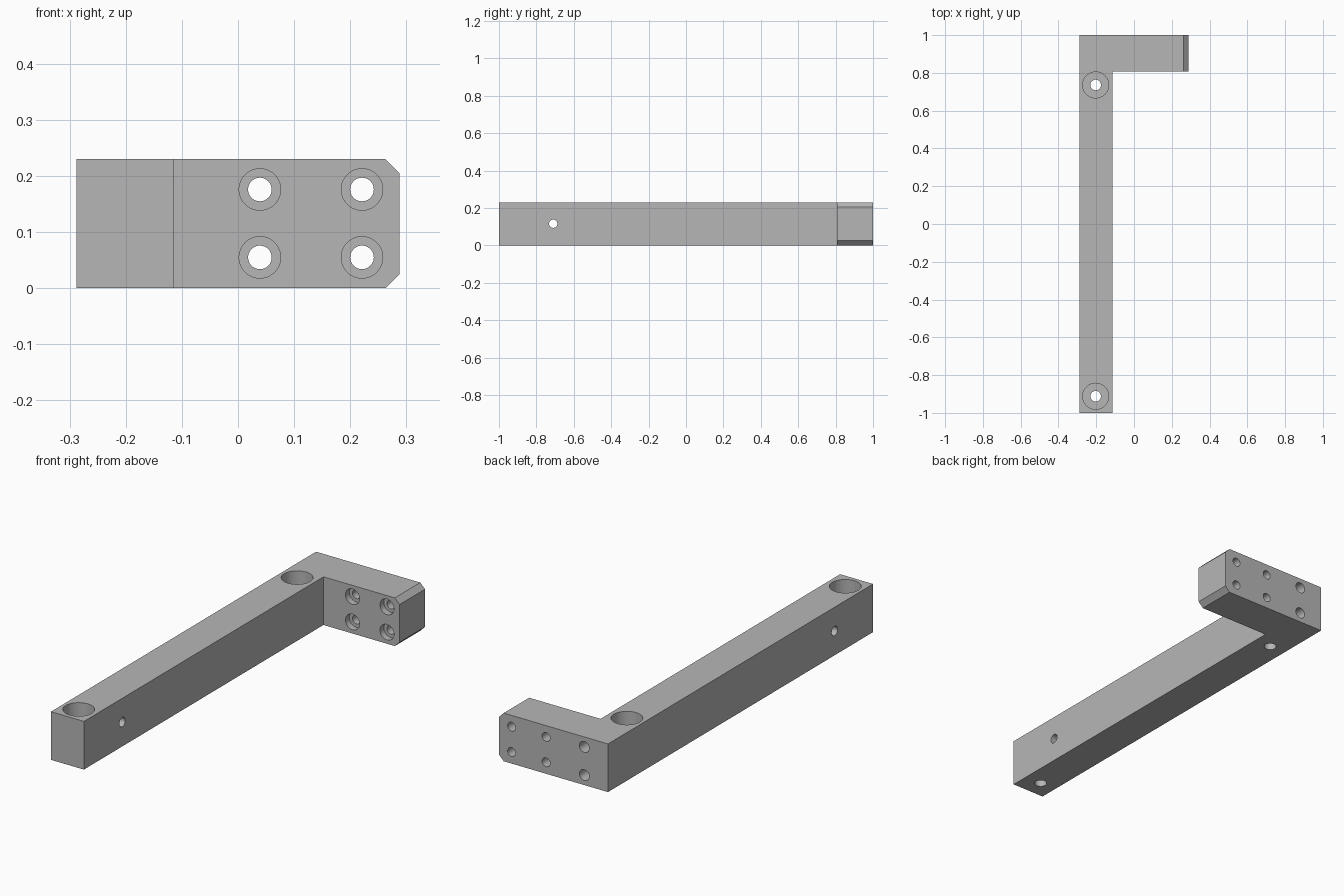
import bpy, bmesh, math
from mathutils import Vector

cube = bpy.data.objects.get("Cube")
if cube:
    bpy.data.objects.remove(cube, do_unlink=True)

LEFT, RIGHT, ARM_EDGE = 0.288, -0.288, -0.114
FRONT, BACK, FOOT_FRONT = -1.0, 1.0, 0.808
HEIGHT, CHAMFER = 0.23, 0.025

# L-shaped body: outline extruded upwards
bm = bmesh.new()
outline = [(RIGHT, FRONT), (ARM_EDGE, FRONT), (ARM_EDGE, FOOT_FRONT),
           (LEFT, FOOT_FRONT), (LEFT, BACK), (RIGHT, BACK)]
base = bm.faces.new([bm.verts.new((x, y, 0)) for x, y in outline])
top = bmesh.ops.extrude_face_region(bm, geom=[base])["geom"]
bmesh.ops.translate(bm, vec=(0, 0, HEIGHT),
                    verts=[v for v in top if isinstance(v, bmesh.types.BMVert)])

# Chamfer the upper and lower edges of the foot's end
ends = [e for e in bm.edges
        if all(abs(v.co.x - LEFT) < 1e-4 for v in e.verts)
        and abs(e.verts[0].co.z - e.verts[1].co.z) < 1e-4]
bmesh.ops.bevel(bm, geom=ends, offset=CHAMFER, segments=1, affect='EDGES')
bmesh.ops.recalc_face_normals(bm, faces=bm.faces)
mesh = bpy.data.meshes.new("bracket_body")
bm.to_mesh(mesh)
bm.free()
body = bpy.data.objects.new("bracket_body", mesh)
bpy.context.collection.objects.link(body)
bpy.context.view_layer.objects.active = body


def drill(start, end, radius):
    """Cut a round hole between two points."""
    a, b = Vector(start), Vector(end)
    bpy.ops.mesh.primitive_cylinder_add(
        vertices=48, radius=radius, depth=(b - a).length, location=(a + b) / 2,
        rotation=(b - a).to_track_quat('Z', 'Y').to_euler())
    cutter = bpy.context.object
    cutter.name = "hole_cutter"
    cutter.hide_render = True
    bpy.context.view_layer.objects.active = body
    mod = body.modifiers.new("hole", 'BOOLEAN')
    mod.operation, mod.solver, mod.object = 'DIFFERENCE', 'EXACT', cutter
    bpy.ops.object.modifier_apply(modifier=mod.name)
    bpy.data.objects.remove(cutter, do_unlink=True)


# Deep counterbored bolt holes in the arm
for y in (-0.912, 0.736):
    drill((-0.203, y, 0.10), (-0.203, y, 0.3), 0.069)
    drill((-0.203, y, -0.1), (-0.203, y, 0.2), 0.028)

# Shallow counterbored screw holes through the foot
for x in (0.039, 0.221):
    for z in (0.055, 0.176):
        drill((x, 0.7, z), (x, FOOT_FRONT + 0.03, z), 0.037)
        drill((x, 0.75, z), (x, 1.1, z), 0.021)

# Blind pin holes in the back
for z in (0.048, 0.182):
    drill((-0.163, 0.86, z), (-0.163, 1.1, z), 0.026)

# Cross hole through the arm
drill((-0.4, -0.71, 0.116), (0, -0.71, 0.116), 0.022)

# Plain grey finish
grey = bpy.data.materials.new("plain_grey")
grey.use_nodes = True
colour = (0.47, 0.47, 0.47, 1)
grey.diffuse_color = colour
grey.node_tree.nodes["Principled BSDF"].inputs["Base Color"].default_value = colour
body.data.materials.clear()
body.data.materials.append(grey)
for face in body.data.polygons:
    face.material_index = 0

bpy.ops.object.select_all(action='DESELECT')
body.select_set(True)
bpy.context.view_layer.objects.active = body
bpy.ops.object.shade_smooth_by_angle(angle=math.radians(30))
